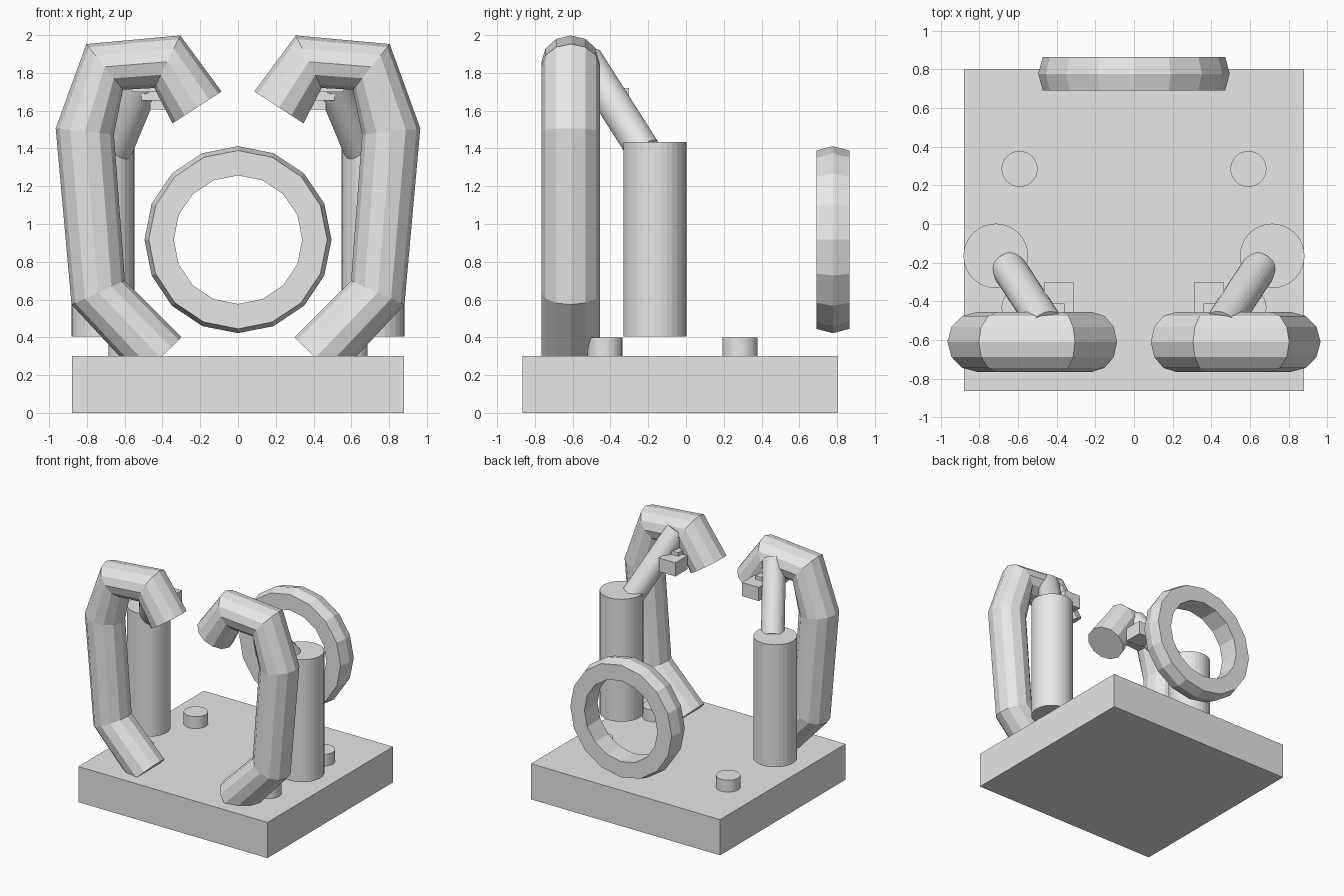
import bpy, bmesh
from math import pi, sin, cos
from mathutils import Vector

cube = bpy.data.objects.get("Cube")
if cube:
    bpy.data.objects.remove(cube, do_unlink=True)

grey = bpy.data.materials.new("plain_grey")
grey.use_nodes = True
grey.diffuse_color = (0.8, 0.8, 0.8, 1)
grey.node_tree.nodes["Principled BSDF"].inputs["Base Color"].default_value = (0.8, 0.8, 0.8, 1)


def add(name, bm):
    bmesh.ops.recalc_face_normals(bm, faces=bm.faces)
    mesh = bpy.data.meshes.new(name)
    bm.to_mesh(mesh)
    bm.free()
    mesh.materials.append(grey)
    obj = bpy.data.objects.new(name, mesh)
    bpy.context.collection.objects.link(obj)
    return obj


def box(name, low, high):
    low, high = Vector(low), Vector(high)
    bm = bmesh.new()
    bmesh.ops.create_cube(bm, size=1)
    for v in bm.verts:
        v.co = (low + high) / 2 + v.co * (high - low)
    return add(name, bm)


def rod(name, start, end, radius, sides=32):
    start, end = Vector(start), Vector(end)
    axis = end - start
    bm = bmesh.new()
    bmesh.ops.create_cone(bm, cap_ends=True, segments=sides, radius1=radius,
                          radius2=radius, depth=axis.length)
    turn = axis.to_track_quat('Z', 'Y')
    for v in bm.verts:
        v.co = (start + end) / 2 + turn @ v.co
    return add(name, bm)


def tube(name, path, y, radius, sides=12):
    """Bent pipe in an upright plane, with a round section at every joint."""
    pts = [Vector((x, y, z)) for x, z in path]
    bm = bmesh.new()
    rings = []
    for i, p in enumerate(pts):
        ahead = (pts[min(i + 1, len(pts) - 1)] - p).normalized()
        behind = (p - pts[max(i - 1, 0)]).normalized()
        side = (ahead + behind).normalized().cross(Vector((0, 1, 0)))
        rings.append([bm.verts.new(p + radius * (side * cos(a) + Vector((0, sin(a), 0))))
                      for a in (2 * pi * k / sides for k in range(sides))])
    for a, b in zip(rings, rings[1:]):
        for k in range(sides):
            n = (k + 1) % sides
            bm.faces.new((a[k], a[n], b[n], b[k]))
    bm.faces.new(rings[0])
    bm.faces.new(rings[-1])
    return add(name, bm)


# Base slab
box("base", (-0.88, -0.865, 0), (0.88, 0.803, 0.3))

# Upright ring with a ridged rim
profile = [(0.34, 0.69), (0.472, 0.69), (0.495, 0.777), (0.472, 0.865), (0.34, 0.865)]
bm = bmesh.new()
loops = [[bm.verts.new((r * cos(a), y, 0.917 + r * sin(a))) for r, y in profile]
         for a in (2 * pi * k / 16 for k in range(16))]
for i, loop in enumerate(loops):
    nxt = loops[(i + 1) % len(loops)]
    for k in range(len(profile)):
        n = (k + 1) % len(profile)
        bm.faces.new((loop[k], loop[n], nxt[n], nxt[k]))
add("ring", bm)

# Paired parts on each side
arm_path = [(0.41, 0.293), (0.74, 0.637), (0.811, 1.49), (0.706, 1.832),
            (0.374, 1.859), (0.217, 1.617)]
for label, s in (("left", 1), ("right", -1)):
    tube(label + "_arm", [(s * x, z) for x, z in arm_path], -0.61, 0.155)
    rod(label + "_pillar", (s * 0.715, -0.165, 0.405), (s * 0.715, -0.165, 1.435), 0.167)
    rod(label + "_strut", (s * 0.65, -0.225, 1.39), (s * 0.45, -0.53, 1.87), 0.09)
    for end, y in (("front", -0.43), ("rear", 0.285)):
        rod(f"{label}_{end}_peg", (s * 0.592, y, 0.29), (s * 0.592, y, 0.4), 0.093)
    # Stepped bracket under the bent top of the arm
    for name, xs, ys, zs in (("plate", (0.36, 0.56), (-0.56, -0.41), (1.70, 1.75)),
                             ("link", (0.4, 0.51), (-0.52, -0.42), (1.655, 1.70)),
                             ("block", (0.31, 0.465), (-0.46, -0.303), (1.605, 1.72))):
        x0, x1 = sorted(s * x for x in xs)
        box(f"{label}_bracket_{name}", (x0, ys[0], zs[0]), (x1, ys[1], zs[1]))
